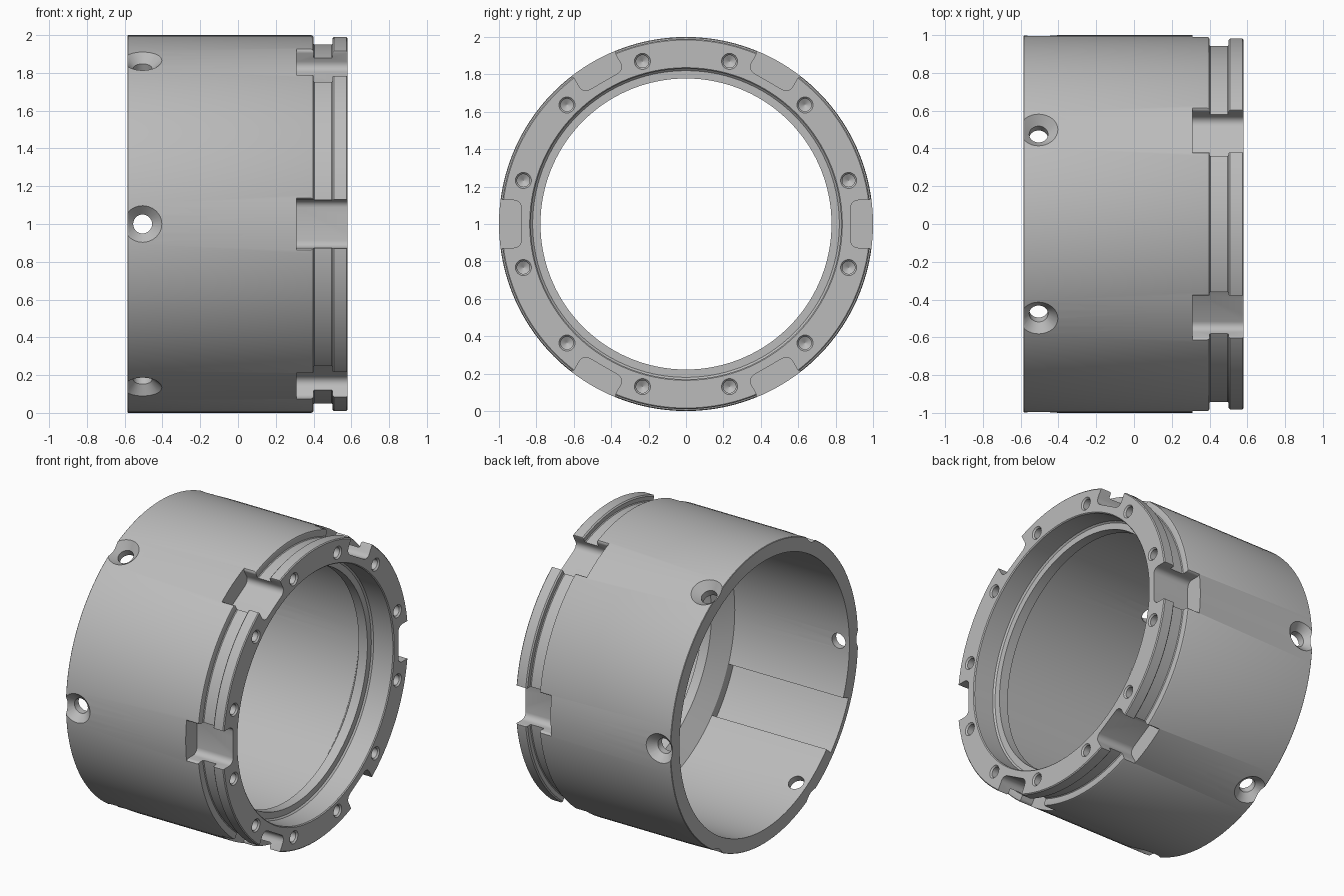
import bpy, bmesh, math
from mathutils import Matrix

cube = bpy.data.objects.get("Cube")
if cube:
    bpy.data.objects.remove(cube, do_unlink=True)

# Single plain metal colour
metal = bpy.data.materials.new("grey metal")
metal.use_nodes = True
GREY = (0.5, 0.5, 0.5, 1)
metal.diffuse_color = GREY
metal.node_tree.nodes["Principled BSDF"].inputs["Base Color"].default_value = GREY

AXIAL = Matrix.Rotation(math.pi / 2, 4, 'Y')      # local z becomes +x
RADIAL = Matrix.Rotation(-math.pi / 2, 4, 'X')    # local z becomes +y


def turn(degrees):
    return Matrix.Rotation(math.radians(degrees), 4, 'X')


def lathe(bm, profile, matrix, sides, ring=False):
    """Revolve (radius, height) points; capped unless the profile is a ring."""
    loops = []
    for r, h in profile:
        angles = [2 * math.pi * i / sides for i in range(sides)]
        loops.append([bm.verts.new(matrix @ Matrix.Translation(
            (r * math.cos(a), r * math.sin(a), h)).translation) for a in angles])
    pairs = list(zip(loops, loops[1:]))
    if ring:
        pairs.append((loops[-1], loops[0]))
    else:
        bm.faces.new(loops[0])
        bm.faces.new(loops[-1])
    for a, b in pairs:
        for i in range(sides):
            j = (i + 1) % sides
            bm.faces.new((a[i], a[j], b[j], b[i]))


def prism(bm, outline, x0, x1, matrix):
    """Extrude a (y, z) outline along x."""
    ends = [[bm.verts.new(matrix @ Matrix.Translation((x, y, z)).translation)
             for y, z in outline] for x in (x0, x1)]
    bm.faces.new(ends[0])
    bm.faces.new(ends[1])
    for i in range(len(outline)):
        j = (i + 1) % len(outline)
        bm.faces.new((ends[0][i], ends[0][j], ends[1][j], ends[1][i]))


def make_object(name, bm):
    bmesh.ops.recalc_face_normals(bm, faces=bm.faces)
    mesh = bpy.data.meshes.new(name)
    bm.to_mesh(mesh)
    bm.free()
    mesh.materials.append(metal)
    obj = bpy.data.objects.new(name, mesh)
    bpy.context.collection.objects.link(obj)
    return obj


def fillet(cy, cz, radius, start, end, steps=5):
    """Points of an arc between two angles, in (y, z)."""
    angles = [math.radians(start + (end - start) * i / steps) for i in range(steps + 1)]
    return [(cy + radius * math.cos(a), cz + radius * math.sin(a)) for a in angles]


# Sleeve: outer wall, lock groove, flange, front recess, lip and rear bore
bm = bmesh.new()
lathe(bm, [
    (0.997, -0.585), (1.0, -0.582), (1.0, 0.388), (0.996, 0.397), (0.988, 0.40),
    (0.955, 0.40), (0.95, 0.405), (0.95, 0.495), (0.955, 0.50),
    (0.982, 0.50), (0.99, 0.508), (0.99, 0.574), (0.984, 0.58),
    (0.836, 0.58), (0.83, 0.574), (0.83, 0.43), (0.82, 0.42),
    (0.778, 0.42), (0.778, 0.355), (0.905, 0.27),
    (0.905, -0.585)], AXIAL, 120, ring=True)
sleeve = make_object("sleeve", bm)

# Cutters for everything that breaks the round form
bm = bmesh.new()
# half outline: floor fillet, straight wall, rounded outer corner
half_notch = fillet(0.92, 0.087, 0.04, 180, 90)
half_notch += fillet(0.97, 0.152, 0.025, 270, 360)
half_notch += [(1.05, 0.152)]
notch = half_notch + [(y, -z) for y, z in reversed(half_notch)]
for angle in range(0, 360, 60):
    # open notch across flange and groove
    prism(bm, notch, 0.31, 0.7, turn(angle))
    # countersunk screw hole near the rear edge
    lathe(bm, [(0.05, 0.8), (0.05, 0.95), (0.1, 0.998), (0.125, 1.022)],
          turn(angle) @ Matrix.Translation((-0.505, 0, 0)) @ RADIAL, 32)
    # blind holes in the flange face, either side of the notch
    for offset in (-15, 15):
        place = turn(angle + offset) @ Matrix.Translation((0, 0.9, 0)) @ AXIAL
        lathe(bm, [(0.002, 0.46), (0.034, 0.48), (0.034, 0.57), (0.052, 0.59)],
              place, 24)

# Channel along the rear bore
channel = fillet(0, 0, 0.85, 202, 223, 7) + fillet(0, 0, 0.965, 223, 202, 7)
prism(bm, channel, -0.7, 0.272, Matrix())
cutters = make_object("cutters", bm)
cutters.hide_render = True

# Cut, keep the finished mesh and drop the helper
cut = sleeve.modifiers.new("cut", 'BOOLEAN')
cut.operation = 'DIFFERENCE'
cut.solver = 'EXACT'
cut.object = cutters
bpy.context.view_layer.update()
graph = bpy.context.evaluated_depsgraph_get()
finished = bpy.data.meshes.new_from_object(sleeve.evaluated_get(graph))
sleeve.modifiers.clear()
sleeve.data = finished
bpy.data.objects.remove(cutters, do_unlink=True)

# Stand it on the ground and smooth the round faces
finished.transform(Matrix.Translation((0, 0, 1)))
bpy.ops.object.select_all(action='DESELECT')
sleeve.select_set(True)
bpy.context.view_layer.objects.active = sleeve
bpy.ops.object.shade_smooth_by_angle(angle=math.radians(30))
